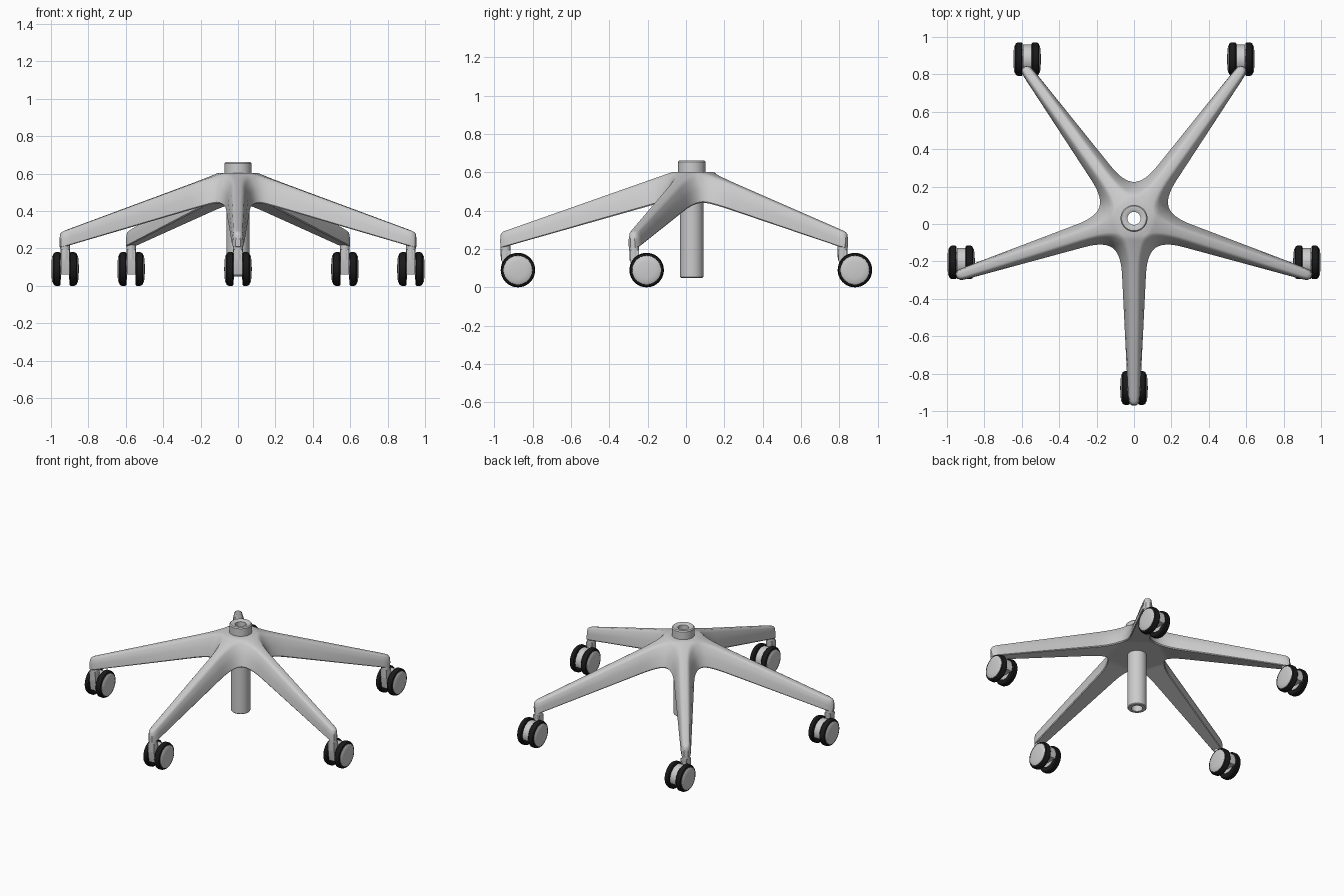
import bpy, bmesh
from math import sin, cos, tan, pi, radians
from mathutils import Vector, Matrix

if "Cube" in bpy.data.objects:
    bpy.data.objects.remove(bpy.data.objects["Cube"])

CY = 0.03                     # hub centre in y
ANG = [radians(-90 + 72 * k) for k in range(5)]
HALF = radians(36)


def make_object(name, bm, mat=None, angle=35):
    bmesh.ops.recalc_face_normals(bm, faces=bm.faces)
    me = bpy.data.meshes.new(name)
    bm.to_mesh(me)
    bm.free()
    ob = bpy.data.objects.new(name, me)
    bpy.context.collection.objects.link(ob)
    if mat:
        me.materials.append(mat)
    bpy.ops.object.select_all(action='DESELECT')
    ob.select_set(True)
    bpy.context.view_layer.objects.active = ob
    bpy.ops.object.shade_smooth_by_angle(angle=radians(angle))
    return ob


def lathe(name, profile, origin, axis='Z', closed=False, mat=None, n=40, flip=1):
    """Spin (along, radius) points about an axis."""
    bm = bmesh.new()
    rings = []
    for a, r in profile:
        a *= flip
        if r == 0:
            v = bm.verts.new((a, 0, 0) if axis == 'X' else (0, 0, a))
            rings.append([v] * n)
            continue
        ring = []
        for i in range(n):
            c, s = r * cos(2 * pi * i / n), r * sin(2 * pi * i / n)
            ring.append(bm.verts.new((a, c, s) if axis == 'X' else (c, s, a)))
        rings.append(ring)
    pairs = list(zip(rings, rings[1:])) + ([(rings[-1], rings[0])] if closed else [])
    for p, q in pairs:
        for i in range(n):
            j = (i + 1) % n
            bm.faces.new(list(dict.fromkeys([p[i], p[j], q[j], q[i]])))
    bmesh.ops.translate(bm, verts=bm.verts, vec=origin)
    return make_object(name, bm, mat)


# --- five-arm star base: stacked outlines, bottom to top ---
def z_bottom(r):
    return 0.44 if r < 0.16 else min(0.44 - 0.12 * (r - 0.16), 0.425 - 0.283 * (r - 0.22))


def z_top(r):
    return min(0.602, 0.602 - 0.352 * (r - 0.1))


def half_arm(f, rc, near, far, tip):
    """(r, half width, z) from the web corner out to the arm tip."""
    c = Vector((rc * cos(HALF), rc * sin(HALF)))
    d = Vector((sin(HALF), -cos(HALF)))
    p = Vector((0.3, near))
    slope = (far - near) / 0.63
    t = (c.y - near - slope * (c.x - 0.3)) / (slope * d.x - d.y)
    q = c + d * t
    pts = []
    for i in range(9):
        u = i / 8
        pts.append(c * (1 - u) ** 2 + q * 2 * u * (1 - u) + p * u * u)
    for r in (0.5, 0.72, 0.95):
        pts.append(Vector((r, near + slope * (r - 0.3))))
    end = near + slope * 0.65
    pts.append(Vector((0.95 + (tip - 0.95) * 0.65, end * 0.88)))
    pts.append(Vector((tip, end * 0.4)))
    out = []
    for v in pts:
        zb, zt = z_bottom(v.x), z_top(v.x)
        out.append((v.x, v.y, zb + (zt - zb) * f))
    return out


LEVELS = [(0.0, 0.190, 0.060, 0.029, 0.990),
          (0.05, 0.195, 0.064, 0.033, 0.998),
          (0.5, 0.176, 0.054, 0.031, 1.000),
          (0.88, 0.140, 0.035, 0.025, 0.997),
          (0.97, 0.122, 0.026, 0.019, 0.990),
          (1.0, 0.108, 0.016, 0.011, 0.980)]

bm = bmesh.new()
loops = []
for lev in LEVELS:
    arms = []
    for a in ANG:
        place = Matrix.Translation((0, CY, 0)) @ Matrix.Rotation(a, 4, 'Z')
        arms.append([[bm.verts.new(place @ Vector((r, s * w, z))) for r, w, z in half_arm(*lev)]
                     for s in (-1, 1)])
    for k in range(5):        # neighbouring arms share the web corner
        nxt = arms[(k + 1) % 5]
        bm.verts.remove(nxt[0][0])
        nxt[0][0] = arms[k][1][0]
    loops.append(arms)
for lo, hi in zip(loops, loops[1:]):
    for k in range(5):
        for s in (0, 1):
            A, B = lo[k][s], hi[k][s]
            for i in range(len(A) - 1):
                bm.faces.new((A[i], A[i + 1], B[i + 1], B[i]))
        bm.faces.new((lo[k][0][-1], lo[k][1][-1], hi[k][1][-1], hi[k][0][-1]))
for arms in (loops[0], loops[-1]):        # top and bottom skins, open at the column
    ring = [bm.verts.new((0.046 * cos(a + HALF), CY + 0.046 * sin(a + HALF), arms[0][0][0].co.z))
            for a in ANG]
    for k in range(5):
        L, R = arms[k]
        for i in range(len(L) - 1):
            bm.faces.new((L[i], L[i + 1], R[i + 1], R[i]))
        bm.faces.new((L[0], R[0], ring[k], ring[k - 1]))
make_object("star_base", bm, angle=40)

# --- central tube and collar ---
lathe("center_column", [(0.05, 0.036), (0.05, 0.056), (0.055, 0.061), (0.61, 0.061), (0.61, 0.036)],
      (0, CY, 0), closed=True)
lathe("top_collar", [(0.59, 0.035), (0.59, 0.072), (0.655, 0.072), (0.662, 0.066),
                     (0.662, 0.046), (0.655, 0.035)], (0, CY, 0), closed=True)

# --- casters, all facing the same way ---
black = bpy.data.materials.new("tyre_black")
black.diffuse_color = (0.01, 0.01, 0.01, 1)
black.use_nodes = True
black.node_tree.nodes["Principled BSDF"].inputs["Base Color"].default_value = black.diffuse_color
WZ, TRAIL = 0.09, 0.065
TYRE = [(0.024, 0.05), (0.024, 0.084), (0.030, 0.09), (0.050, 0.09), (0.060, 0.085), (0.064, 0.076),
        (0.058, 0.07), (0.058, 0.05)]
CAP = [(0.058, 0.076), (0.065, 0.075), (0.069, 0.068), (0.072, 0.045), (0.074, 0)]
INNER = [(0.022, 0.0), (0.022, 0.055), (0.026, 0.055)]

for k, a in enumerate(ANG):
    sx, sy = 0.972 * cos(a), CY + 0.972 * sin(a)
    hub = Vector((sx, sy + TRAIL, WZ))
    for side, s in (("left", -1), ("right", 1)):
        tag = f"{side}_{k + 1}"
        lathe("tyre_" + tag, TYRE, hub, 'X', True, black, flip=s)
        lathe("wheel_cap_" + tag, CAP, hub, 'X', flip=s)
        lathe("wheel_inner_" + tag, INNER, hub, 'X', flip=s)
    # fender between the wheels with a neck under the arm
    prof = [(0.078 * cos(radians(t)), 0.078 * sin(radians(t))) for t in range(-22, 131, 8)]
    prof += [(-0.04, 0.085), (-0.040, 0.105), (-0.088, 0.105), (-0.086, 0.06), (-0.078, 0.0), (-0.072, -0.029)]
    bm = bmesh.new()
    face = bm.faces.new([bm.verts.new((-0.023, y, z)) for y, z in prof])
    ext = bmesh.ops.extrude_face_region(bm, geom=[face])
    bmesh.ops.translate(bm, verts=[v for v in ext["geom"] if isinstance(v, bmesh.types.BMVert)],
                        vec=(0.046, 0, 0))
    bmesh.ops.translate(bm, verts=bm.verts, vec=hub)
    make_object(f"caster_fender_{k + 1}", bm)
    lathe(f"caster_stem_{k + 1}", [(0.14, 0), (0.14, 0.024), (0.2, 0.026), (0.23, 0.026), (0.23, 0)],
          (sx, sy, 0))
    lathe(f"caster_axle_{k + 1}", [(-0.03, 0.018), (0.03, 0.018)], hub, 'X')
